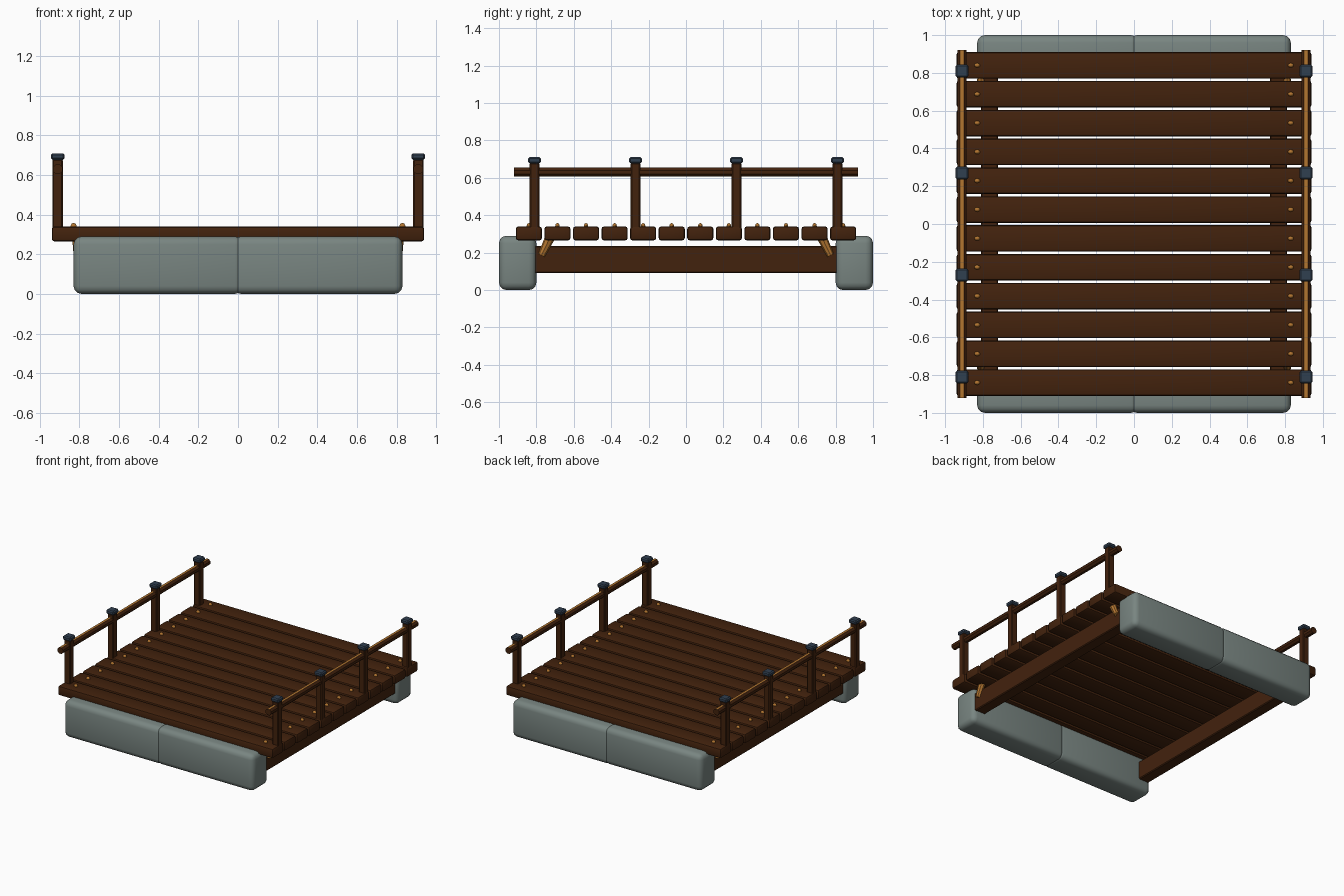
import bpy, bmesh, math
from mathutils import Vector

if "Cube" in bpy.data.objects:
    bpy.data.objects.remove(bpy.data.objects["Cube"])


def material(name, rgb):
    m = bpy.data.materials.new(name)
    m.diffuse_color = (*rgb, 1)
    m.use_nodes = True
    m.node_tree.nodes["Principled BSDF"].inputs["Base Color"].default_value = m.diffuse_color
    return m


WOOD = material("dark_wood", (0.055, 0.016, 0.004))
STONE = material("grey_stone", (0.19, 0.235, 0.22))
IRON = material("blue_iron", (0.03, 0.05, 0.08))
OCHRE = material("ochre", (0.45, 0.18, 0.03))


def finish(name, bm, mats, smooth=False):
    me = bpy.data.meshes.new(name)
    bm.to_mesh(me)
    bm.free()
    for m in mats:
        me.materials.append(m)
    ob = bpy.data.objects.new(name, me)
    bpy.context.collection.objects.link(ob)
    if smooth:
        bpy.ops.object.select_all(action='DESELECT')
        ob.select_set(True)
        bpy.context.view_layer.objects.active = ob
        bpy.ops.object.shade_smooth_by_angle(angle=math.radians(40))
    return ob


def box(name, lo, hi, mat, bevel=0.0, segs=1, smooth=False):
    lo, hi = Vector(lo), Vector(hi)
    bm = bmesh.new()
    bmesh.ops.create_cube(bm, size=1)
    for v in bm.verts:
        v.co = Vector([(lo[i] + hi[i]) / 2 + v.co[i] * (hi[i] - lo[i]) for i in range(3)])
    if bevel:
        bmesh.ops.bevel(bm, geom=bm.edges[:], offset=bevel, segments=segs,
                        profile=0.5, affect='EDGES')
    return finish(name, bm, [mat], smooth)


def rod(name, a, b, r1, r2, sides, mats, smooth=False, spin=0.0):
    a, b = Vector(a), Vector(b)
    bm = bmesh.new()
    bmesh.ops.create_cone(bm, cap_ends=True, segments=sides, radius1=r1, radius2=r2,
                          depth=(b - a).length)
    rot = (b - a).to_track_quat('Z', 'X').to_matrix()
    for v in bm.verts:
        c, s = math.cos(spin), math.sin(spin)
        p = Vector((v.co.x * c - v.co.y * s, v.co.x * s + v.co.y * c, v.co.z))
        v.co = rot @ p + (a + b) / 2
    bm.normal_update()
    if len(mats) > 1:  # upward faces take the second colour
        for f in bm.faces:
            f.material_index = 1 if f.normal.z > 0.95 else 0
    return finish(name, bm, mats, smooth)


# Stone abutments, two overlapping blocks at each end
for tag, y0, y1 in (("front", -1.0, -0.8), ("back", 0.8, 1.0)):
    box(tag + "_stone_left", (-0.83, y0, 0), (0.025, y1, 0.29), STONE, 0.04, 3, True)
    box(tag + "_stone_right", (-0.025, y0, 0), (0.83, y1, 0.29), STONE, 0.04, 3, True)

# Deck planks with pegs
for i in range(12):
    y = -0.84 + i * 1.68 / 11
    box(f"plank_{i}", (-0.94, y - 0.07, 0.265), (0.94, y + 0.07, 0.34), WOOD, 0.014, 2, True)
    for s in (-1, 1):
        bm = bmesh.new()
        bmesh.ops.create_uvsphere(bm, u_segments=10, v_segments=6, radius=0.016)
        for v in bm.verts:
            v.co = Vector((v.co.x + s * 0.83, v.co.y * 0.75 + y, v.co.z + 0.342))
        finish(f"peg_{i}_{'left' if s < 0 else 'right'}", bm, [OCHRE], True)

for s, side in ((-1, "left"), (1, "right")):
    # Long support beam
    box(side + "_beam", (s * 0.765 - 0.045, -0.82, 0.09), (s * 0.765 + 0.045, 0.82, 0.235),
        WOOD, 0.006)
    # Slanted braces
    for t, end in ((-1, "front"), (1, "back")):
        rod(f"{side}_{end}_brace", (s * 0.81, t * 0.773, 0.185), (s * 0.81, t * 0.725, 0.285),
            0.019, 0.027, 8, [OCHRE], True)
    # Railing posts and caps
    x = s * 0.91
    for j, y in enumerate((-0.81, -0.27, 0.27, 0.81)):
        box(f"{side}_post_{j}", (x - 0.026, y - 0.026, 0.3), (x + 0.026, y + 0.026, 0.68),
            WOOD, 0.006)
        box(f"{side}_cap_{j}", (x - 0.034, y - 0.034, 0.677), (x + 0.034, y + 0.034, 0.71),
            IRON, 0.008)
    # Handrail with ochre top facet
    rod(side + "_handrail", (x, -0.92, 0.63), (x, 0.92, 0.63), 0.026, 0.026, 8,
        [WOOD, OCHRE], False, math.pi / 8)
